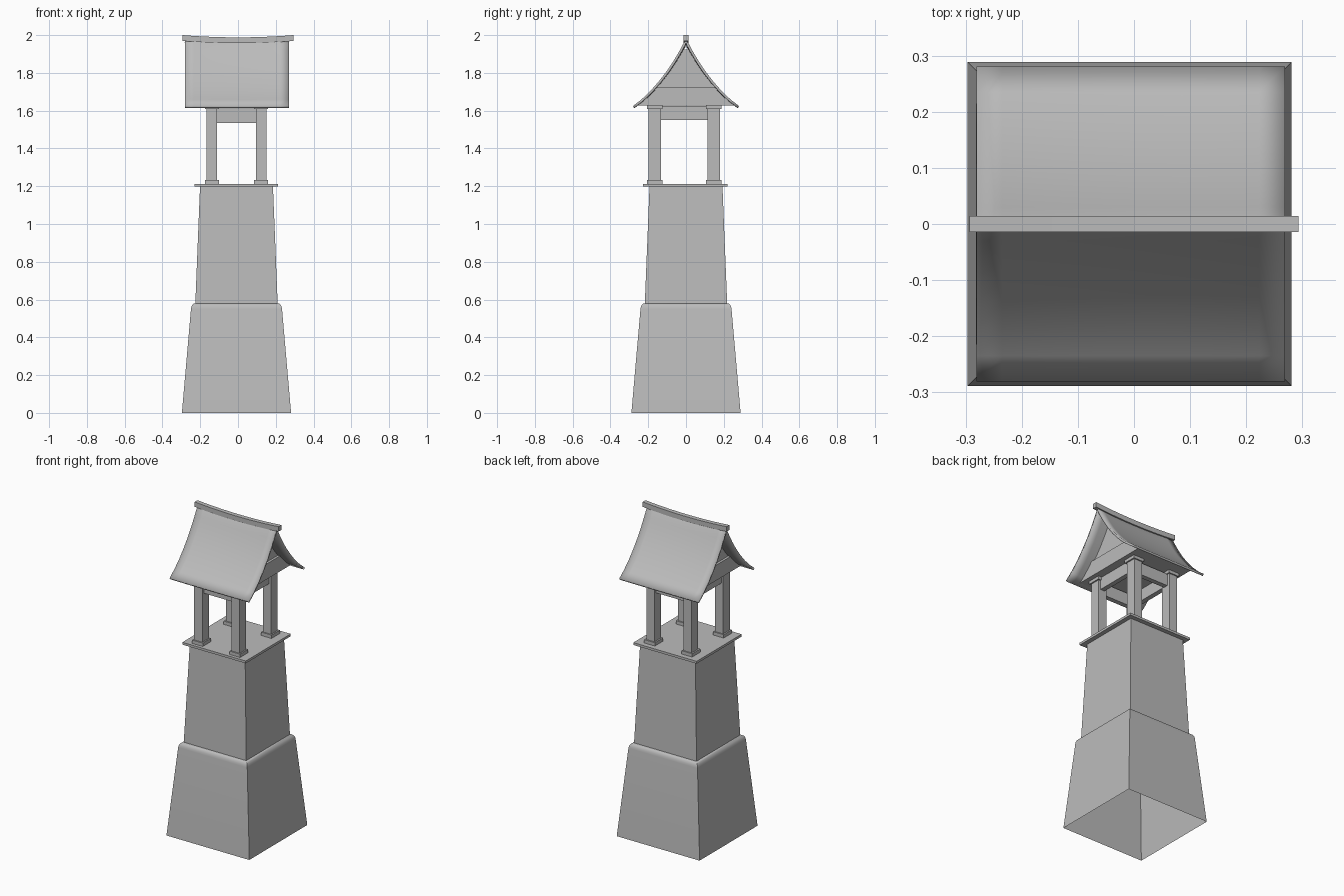
import bpy, bmesh
from math import radians

old = bpy.data.objects.get("Cube")
if old:
    bpy.data.objects.remove(old, do_unlink=True)

stone = bpy.data.materials.new("plain_grey")
stone.use_nodes = True
GREY = (0.5, 0.5, 0.5, 1)
stone.diffuse_color = GREY
stone.node_tree.nodes["Principled BSDF"].inputs["Base Color"].default_value = GREY

CX = -0.008  # the tower sits slightly off the ridge centre


def finish(name, bm, recalc=True, smooth=False):
    if recalc:
        bmesh.ops.recalc_face_normals(bm, faces=bm.faces)
    mesh = bpy.data.meshes.new(name)
    bm.to_mesh(mesh)
    bm.free()
    mesh.materials.append(stone)
    obj = bpy.data.objects.new(name, mesh)
    bpy.context.collection.objects.link(obj)
    if smooth:
        bpy.ops.object.select_all(action='DESELECT')
        obj.select_set(True)
        bpy.context.view_layer.objects.active = obj
        bpy.ops.object.shade_smooth_by_angle(angle=radians(35))
    return obj


def box(name, x, y, z0, z1, hx, hy):
    bm = bmesh.new()
    bmesh.ops.create_cube(bm, size=1)
    for v in bm.verts:
        v.co = (x + v.co.x * 2 * hx, y + v.co.y * 2 * hy,
                z0 + (v.co.z + 0.5) * (z1 - z0))
    return finish(name, bm)


def square_loft(name, profile, smooth=False):
    """Stack square rings of (half width, height), open at the bottom."""
    bm = bmesh.new()
    rings = [[bm.verts.new((CX + sx * h, sy * h, z))
              for sx, sy in ((-1, -1), (1, -1), (1, 1), (-1, 1))]
             for h, z in profile]
    for a, b in zip(rings, rings[1:]):
        for i in range(4):
            j = (i + 1) % 4
            bm.faces.new((a[i], a[j], b[j], b[i]))
    bm.faces.new(rings[-1])
    return finish(name, bm, smooth=smooth)


# Tapered two-stage tower
square_loft("lower_tower", [(0.289, 0), (0.241, 0.55), (0.239, 0.562),
                            (0.233, 0.573), (0.225, 0.579), (0.215, 0.581)], True)
square_loft("upper_tower", [(0.218, 0.578), (0.193, 1.2)])
box("platform", CX, -0.003, 1.198, 1.213, 0.221, 0.224)

# Four posts with footings and caps
PY = -0.009
for sx, side in ((-1, "right"), (1, "left")):
    for sy, end in ((-1, "front"), (1, "back")):
        x, y = CX + sx * 0.13, PY + sy * 0.157
        tag = f"{end}_{side}"
        box(f"post_{tag}", x, y, 1.21, 1.63, 0.028, 0.033)
        box(f"footing_{tag}", x, y, 1.212, 1.234, 0.037, 0.041)
        box(f"cap_{tag}", x, y, 1.608, 1.628, 0.037, 0.041)

# Beams between the posts
for s, a, b in ((-1, "front", "right"), (1, "back", "left")):
    box(f"beam_{a}", CX, PY + s * 0.157, 1.536, 1.612, 0.11, 0.015)
    box(f"beam_{b}", CX + s * 0.13, PY, 1.55, 1.625, 0.015, 0.135)

# Curved roof slope, one side, from ridge to eave
SLOPE = [(0, 1.975), (0.014, 1.955), (0.03, 1.925), (0.06, 1.873), (0.098, 1.815),
         (0.14, 1.76), (0.185, 1.708), (0.235, 1.66), (0.281, 1.624)]
section = [(-y, z) for y, z in reversed(SLOPE)] + SLOPE[1:]


def sag(t):
    return 0.012 * (1 - t * t)


STEPS = 12
bm = bmesh.new()
grid = []
for y, z in section:
    row = []
    for i in range(STEPS + 1):
        t = 2 * i / STEPS - 1
        row.append(bm.verts.new((-0.006 + 0.275 * t, y,
                                 z - sag(t) * (z - 1.6) / 0.4)))
    grid.append(row)
for a, b in zip(grid, grid[1:]):
    for i in range(STEPS):
        bm.faces.new((a[i], a[i + 1], b[i + 1], b[i]))
roof = finish("roof", bm, recalc=False, smooth=True)
solid = roof.modifiers.new("thickness", 'SOLIDIFY')
solid.thickness = 0.013
solid.offset = -1
roof.modifiers.move(len(roof.modifiers) - 1, 0)

# Sagging ridge beam
bm = bmesh.new()
rings = []
for i in range(STEPS + 1):
    t = 2 * i / STEPS - 1
    rings.append([bm.verts.new((0.293 * t, y, z - sag(t)))
                  for y, z in ((-0.014, 1.969), (0.014, 1.969),
                               (0.014, 2.0), (-0.014, 2.0))])
for a, b in zip(rings, rings[1:]):
    for i in range(4):
        j = (i + 1) % 4
        bm.faces.new((a[i], a[j], b[j], b[i]))
bm.faces.new(rings[0])
bm.faces.new(rings[-1])
finish("ridge_beam", bm)


def prism(name, outline, hx):
    """Extrude a y-z outline along x."""
    bm = bmesh.new()
    face = bm.faces.new([bm.verts.new((CX - hx, y, z)) for y, z in outline])
    new = bmesh.ops.extrude_face_region(bm, geom=[face])["geom"]
    bmesh.ops.translate(bm, vec=(2 * hx, 0, 0),
                        verts=[g for g in new if isinstance(g, bmesh.types.BMVert)])
    return finish(name, bm)


# Gable walls and the thicker band below them, tucked under the roof
def under(points):
    return [(-y, z) for y, z in points] + [(y, z) for y, z in reversed(points)]


prism("gable_wall", under([(0.165, 1.71), (0.128, 1.752), (0.086, 1.808),
                           (0.049, 1.865), (0.015, 1.925)]), 0.18)
prism("gable_band", under([(0.255, 1.627), (0.222, 1.652), (0.172, 1.70),
                           (0.152, 1.724)]), 0.195)
